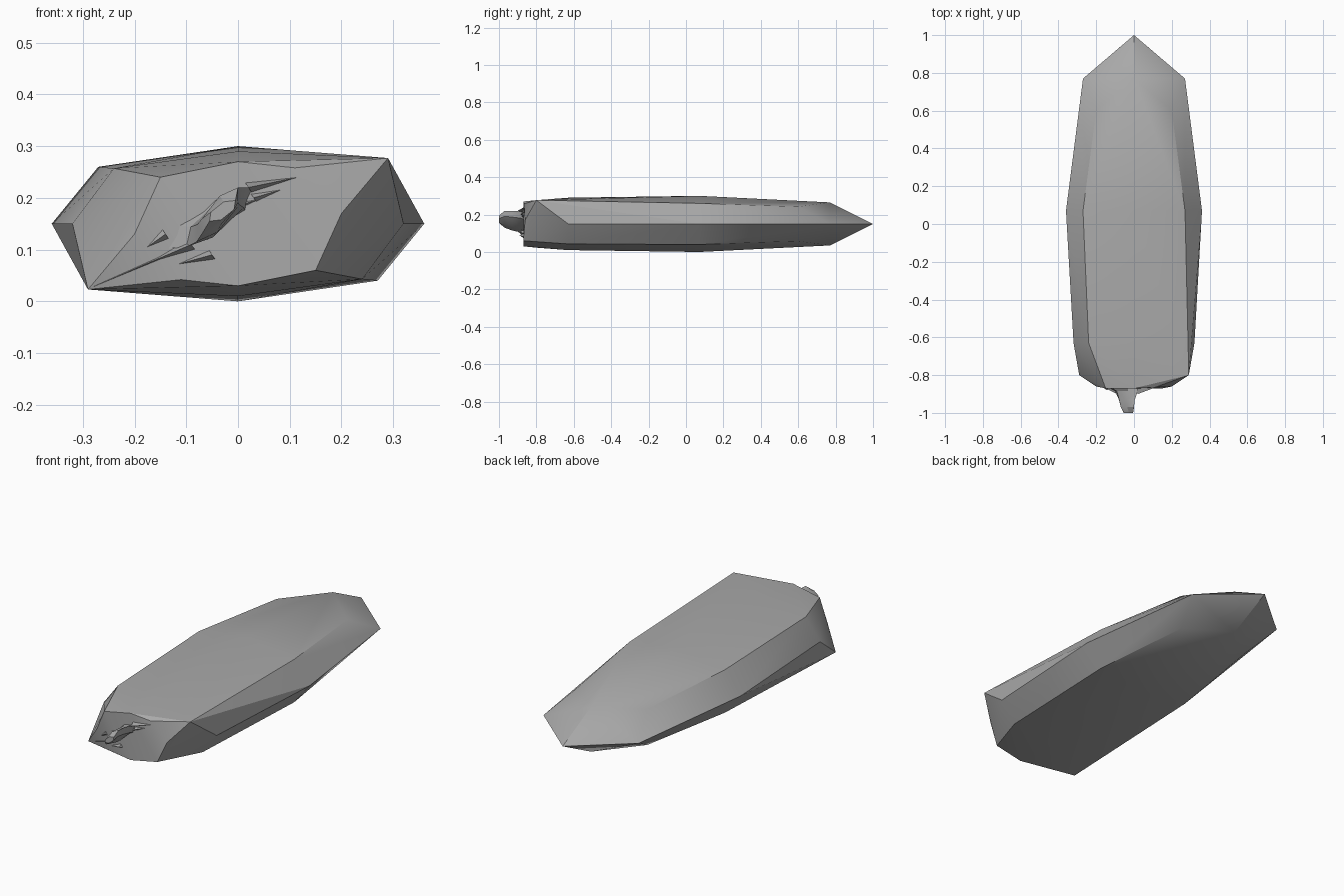
import bpy, bmesh
from mathutils import Vector

cube = bpy.data.objects.get("Cube")
if cube:
    bpy.data.objects.remove(cube, do_unlink=True)

MID = 0.15  # height of the long axis

grey = bpy.data.materials.new("plain grey")
grey.use_nodes = True
GREY = (0.4, 0.4, 0.4, 1)
grey.diffuse_color = GREY
grey.node_tree.nodes["Principled BSDF"].inputs["Base Color"].default_value = GREY


def finish(name, bm, angle):
    bmesh.ops.recalc_face_normals(bm, faces=bm.faces)
    mesh = bpy.data.meshes.new(name)
    bm.to_mesh(mesh)
    bm.free()
    mesh.materials.append(grey)
    ob = bpy.data.objects.new(name, mesh)
    ob.location.z = MID
    bpy.context.collection.objects.link(ob)
    bpy.ops.object.select_all(action='DESELECT')
    ob.select_set(True)
    bpy.context.view_layer.objects.active = ob
    bpy.ops.object.shade_smooth_by_angle(angle=angle)
    return ob


def half_turn(points):
    """Points plus their copies turned half way round the long axis."""
    return points + [(-x, y, -z) for x, y, z in points]


# Faceted body: stations from the pointed back to the blunt front
tip = [(0, 1, 0)]
shoulder = [(0.27, 0.77, 0), (0, 0.77, 0.115), (0.2, 0.6, 0.092), (-0.2, 0.6, 0.092)]
middle = [(0.36, 0.07, 0), (0.27, 0.07, 0.11), (0, 0.07, 0.15), (-0.27, 0.07, 0.11)]
front_station = [(0.32, -0.63, 0), (0, -0.63, 0.14), (-0.24, -0.63, 0.107)]
corner = [(0.29, -0.8, 0.127)]
front_rim = [(0.11, -0.865, 0.108), (0, -0.87, 0.12), (-0.15, -0.87, 0.09),
             (-0.2, -0.86, -0.02)]
bm = bmesh.new()
for p in tip + half_turn(shoulder + middle + front_station + corner + front_rim):
    bm.verts.new(p)
hull = bmesh.ops.convex_hull(bm, input=bm.verts)
loose = [v for v in bm.verts if not v.link_faces]
bmesh.ops.delete(bm, geom=loose, context='VERTS')
finish("body", bm, 0.45)

# Flattened twisted stem: low end, high end and thickness at each depth
stations = [
    (-0.85, (-0.16, -0.05), (0.04, 0.07), 0.03),
    (-0.885, (-0.1, -0.045), (0.02, 0.07), 0.022),
    (-0.93, (-0.08, -0.035), (0.004, 0.07), 0.02),
    (-0.97, (-0.07, -0.02), (0, 0.07), 0.018),
    (-1.0, (-0.055, 0.005), (-0.005, 0.045), 0.012),
]
bm = bmesh.new()
rings = []
for y, low, high, thick in stations:
    a, b = Vector((low[0], y, low[1])), Vector((high[0], y, high[1]))
    d = (b - a).normalized()
    side = Vector((d.z, 0, -d.x)) * thick
    ring = [a, a.lerp(b, 0.3) + side, a.lerp(b, 0.8) + side, b,
            a.lerp(b, 0.7) - side, a.lerp(b, 0.2) - side]
    rings.append([bm.verts.new(p) for p in ring])
for r, s in zip(rings, rings[1:]):
    for i in range(6):
        j = (i + 1) % 6
        bm.faces.new((r[i], r[j], s[j], s[i]))
bm.faces.new(rings[0])
bm.faces.new(rings[-1])
finish("stem", bm, 0.5)

# Thin folds pulled from the two front corners to the stem
upper = [(0.02, -0.9, 0.07), (0.03, -0.885, 0.05), (-0.03, -0.89, 0.025)]
lower = [(-0.09, -0.9, -0.04), (-0.05, -0.89, -0.06), (-0.14, -0.88, -0.02)]
bm = bmesh.new()
for ends, start in ((upper, (0.29, -0.8, 0.126)), (lower, (-0.29, -0.8, -0.126))):
    for end in ends:
        crest = Vector(end)
        spread = Vector((0.008, 0, -0.012))
        base = Vector((crest.x, -0.86, crest.z))
        pts = [bm.verts.new(p) for p in (start, crest, base + spread, base - spread)]
        for tri in ((0, 1, 2), (0, 3, 1), (0, 2, 3), (1, 3, 2)):
            bm.faces.new([pts[i] for i in tri])
finish("front_folds", bm, 0.4)
